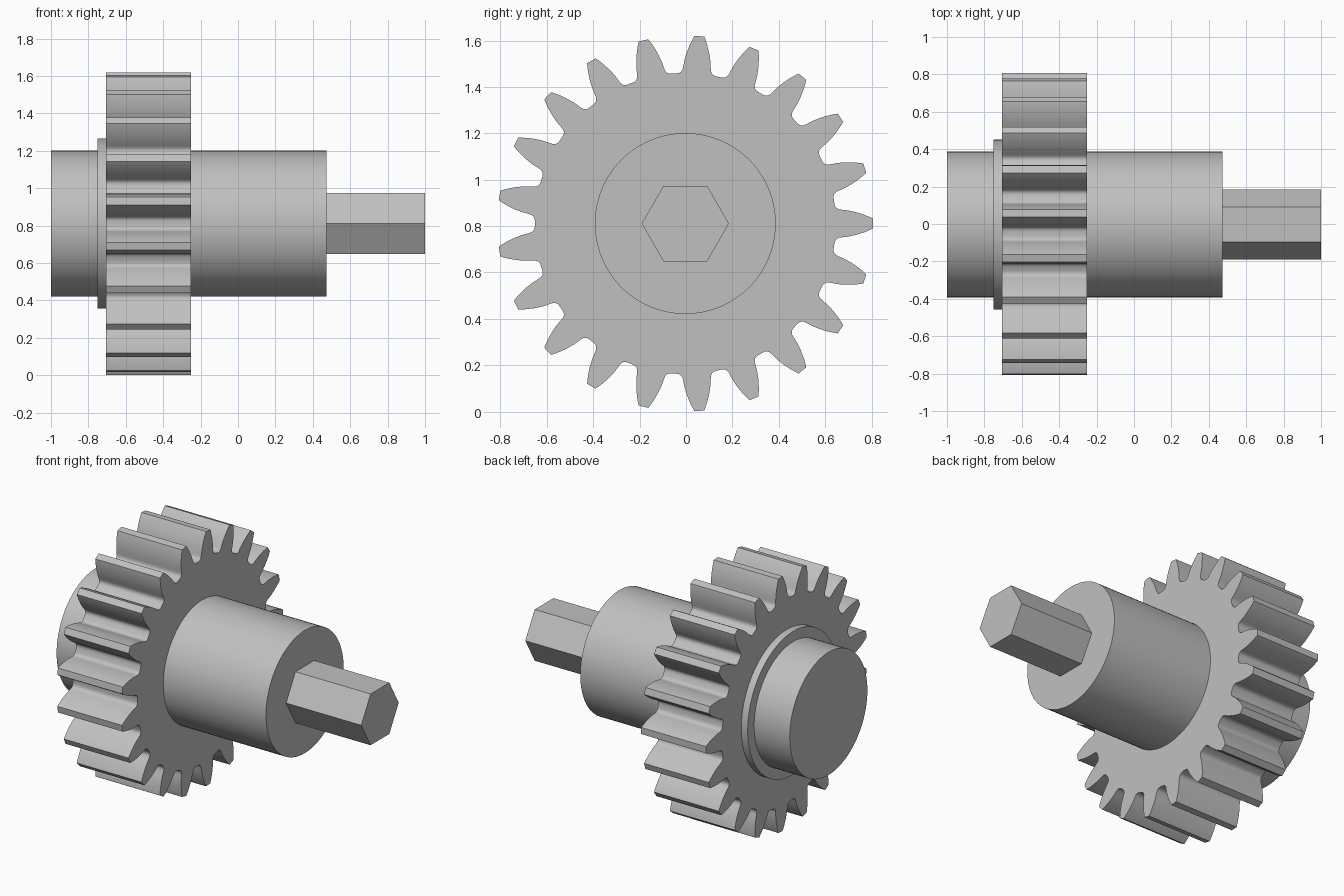
import bpy, bmesh
from math import cos, sin, pi, radians

AXIS_Y, AXIS_Z = -0.003, 0.811
TEETH = 21

cube = bpy.data.objects.get("Cube")
if cube:
    bpy.data.objects.remove(cube, do_unlink=True)

# Single grey metal
steel = bpy.data.materials.new("grey_steel")
steel.use_nodes = True
color = (0.53, 0.53, 0.53, 1)
steel.diffuse_color = color
steel.node_tree.nodes["Principled BSDF"].inputs["Base Color"].default_value = color


def prism(name, outline, x0, x1):
    """Extrude a (y, z) outline about the shaft axis from x0 to x1."""
    bm = bmesh.new()
    face = bm.faces.new([bm.verts.new((x0, y + AXIS_Y, z + AXIS_Z)) for y, z in outline])
    new = bmesh.ops.extrude_face_region(bm, geom=[face])["geom"]
    moved = [v for v in new if isinstance(v, bmesh.types.BMVert)]
    bmesh.ops.translate(bm, vec=(x1 - x0, 0, 0), verts=moved)
    bmesh.ops.recalc_face_normals(bm, faces=bm.faces)
    mesh = bpy.data.meshes.new(name)
    bm.to_mesh(mesh)
    bm.free()
    obj = bpy.data.objects.new(name, mesh)
    bpy.context.collection.objects.link(obj)
    mesh.materials.append(steel)
    bpy.ops.object.select_all(action="DESELECT")
    obj.select_set(True)
    bpy.context.view_layer.objects.active = obj
    bpy.ops.object.shade_smooth_by_angle(angle=radians(32))
    return obj


def ring(radius, sides):
    return [(radius * cos(2 * pi * i / sides), radius * sin(2 * pi * i / sides))
            for i in range(sides)]


def gear_outline():
    # Half tooth: (distance along tooth, half width), root fillet to tip
    flank = [(0.643, 0.086), (0.646, 0.075), (0.652, 0.067), (0.662, 0.0615),
             (0.675, 0.0595), (0.705, 0.056), (0.74, 0.048), (0.775, 0.0365),
             (0.8, 0.026), (0.81, 0.021)]
    tooth = [(u, -w) for u, w in flank] + [(u, w) for u, w in reversed(flank)]
    points = []
    for i in range(TEETH):
        c, s = cos(2 * pi * i / TEETH), sin(2 * pi * i / TEETH)
        points += [(u * c - w * s, u * s + w * c) for u, w in tooth]
    return points


# Shaft sections and gear, left to right along x
prism("end_journal", ring(0.39, 96), -1.0, -0.74)
prism("collar", ring(0.455, 96), -0.75, -0.7)
prism("gear_wheel", gear_outline(), -0.705, -0.25)
prism("hub_cylinder", ring(0.39, 96), -0.26, 0.472)
prism("hex_drive", ring(0.188, 6), 0.46, 1.0)
